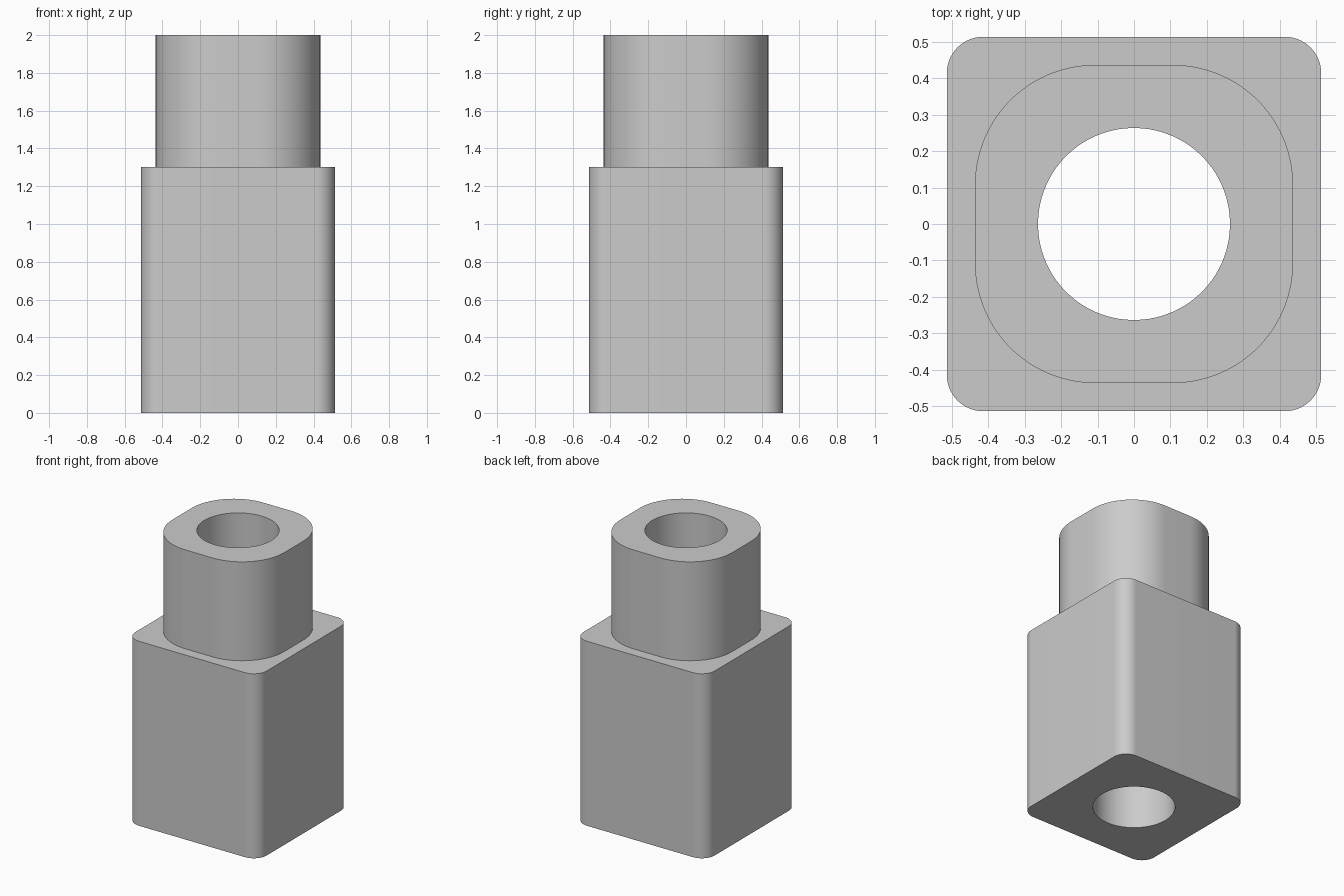
import bpy, bmesh
from math import cos, sin, pi

if "Cube" in bpy.data.objects:
    bpy.data.objects.remove(bpy.data.objects["Cube"])

STEPS = 24  # points per rounded corner

grey = bpy.data.materials.new("neutral_grey")
grey.use_nodes = True
colour = (0.6, 0.6, 0.6, 1)
grey.diffuse_color = colour
grey.node_tree.nodes["Principled BSDF"].inputs["Base Color"].default_value = colour


def rounded_square(half, radius):
    """Outline of a square with round corners."""
    c = half - radius
    points = []
    for q, (sx, sy) in enumerate([(1, 1), (-1, 1), (-1, -1), (1, -1)]):
        for j in range(STEPS):
            a = (q + j / (STEPS - 1)) * pi / 2
            points.append((sx * c + radius * cos(a), sy * c + radius * sin(a)))
    return points


def circle(radius):
    """Circle with as many points as the rounded squares."""
    n = 4 * STEPS
    return [(radius * cos((i + 0.5) * 2 * pi / n), radius * sin((i + 0.5) * 2 * pi / n))
            for i in range(n)]


base = rounded_square(0.513, 0.1)
neck = rounded_square(0.436, 0.33)
bore = circle(0.263)

# Closed shell: underside, base walls, shoulder, neck walls, rim and bore
shoulder, top = 1.302, 2.0
profile = [(bore, 0), (base, 0), (base, shoulder), (neck, shoulder), (neck, top), (bore, top)]
bm = bmesh.new()
rings = [[bm.verts.new((x, y, z)) for x, y in outline] for outline, z in profile]
count = 4 * STEPS
for lower, upper in zip(rings, rings[1:] + rings[:1]):
    for i in range(count):
        j = (i + 1) % count
        bm.faces.new((lower[i], lower[j], upper[j], upper[i]))
bmesh.ops.recalc_face_normals(bm, faces=bm.faces)

mesh = bpy.data.meshes.new("bored_stepped_block")
bm.to_mesh(mesh)
bm.free()
mesh.materials.append(grey)
block = bpy.data.objects.new("bored_stepped_block", mesh)
bpy.context.collection.objects.link(block)

# Smooth round walls with crisp rims
bpy.ops.object.select_all(action="DESELECT")
block.select_set(True)
bpy.context.view_layer.objects.active = block
bpy.ops.object.shade_smooth_by_angle(angle=pi / 6)
